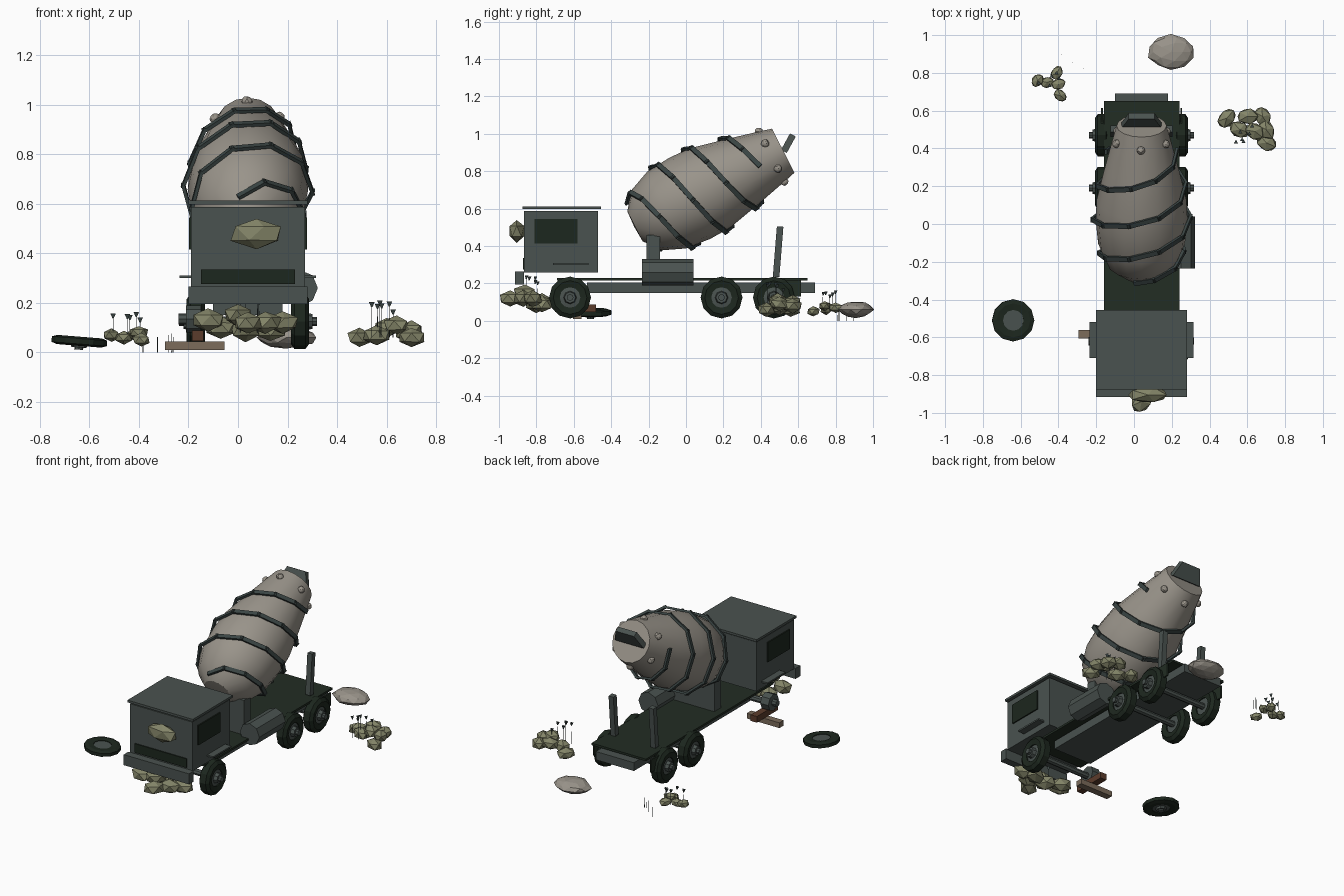
import bpy, bmesh, math, random
from math import sin, cos, pi, radians
from mathutils import Matrix, Vector

if "Cube" in bpy.data.objects:
    bpy.data.objects.remove(bpy.data.objects["Cube"])
random.seed(4)
MID = 0.04  # truck centre line


def paint(name, r, g, b):
    m = bpy.data.materials.new(name)
    m.use_nodes = True
    m.diffuse_color = (r, g, b, 1)
    m.node_tree.nodes["Principled BSDF"].inputs["Base Color"].default_value = (r, g, b, 1)
    return m


BODY = paint("grey green steel", .068, .085, .079)
DECK = paint("dark green deck", .016, .026, .017)
DARK = paint("tyre and glass", .012, .02, .013)
BAND = paint("slate bands", .043, .06, .058)
DRUM = paint("weathered drum", .32, .295, .255)
ROCK = paint("olive rock", .23, .235, .14)
WOOD = paint("pale timber", .2, .15, .105)
BROWN = paint("brown timber", .105, .045, .025)


def finish(name, bm, mat, matrix=Matrix(), smooth=False):
    bmesh.ops.remove_doubles(bm, verts=bm.verts, dist=1e-5)
    bmesh.ops.recalc_face_normals(bm, faces=bm.faces)
    me = bpy.data.meshes.new(name)
    bm.to_mesh(me)
    bm.free()
    me.materials.append(mat)
    ob = bpy.data.objects.new(name, me)
    ob.matrix_world = matrix
    bpy.context.collection.objects.link(ob)
    if smooth:
        bpy.ops.object.select_all(action='DESELECT')
        ob.select_set(True)
        bpy.context.view_layer.objects.active = ob
        bpy.ops.object.shade_smooth_by_angle(angle=radians(35))
    return ob


def box(name, x, y, z, mat, tilt=0):
    """Box from (low, high) ranges, optionally tilted about x."""
    size = [r[1] - r[0] for r in (x, y, z)]
    mid = Vector([sum(r) / 2 for r in (x, y, z)])
    bm = bmesh.new()
    bmesh.ops.create_cube(bm, size=1, matrix=Matrix.Diagonal((*size, 1)))
    return finish(name, bm, mat, Matrix.Translation(mid) @ Matrix.Rotation(tilt, 4, 'X'))


def lathe(name, profile, mat, matrix, sides=12, closed=False, smooth=False):
    """Turn (height, radius) points about local z."""
    bm = bmesh.new()
    rings = [[bm.verts.new((r * cos(2 * pi * i / sides), r * sin(2 * pi * i / sides), h))
              for i in range(sides)] for h, r in profile]
    pairs = list(zip(rings, rings[1:])) + ([(rings[-1], rings[0])] if closed else [])
    for a, b in pairs:
        for i in range(sides):
            j = (i + 1) % sides
            bm.faces.new((a[i], a[j], b[j], b[i]))
    return finish(name, bm, mat, matrix, smooth)


def rod(name, start, end, radius, mat, sides=8):
    start, end = Vector(start), Vector(end)
    d = end - start
    m = Matrix.Translation(start) @ d.to_track_quat('Z', 'Y').to_matrix().to_4x4()
    return lathe(name, [(0, 0), (0, radius), (d.length, radius), (d.length, 0)], mat, m, sides)


def rock(name, at, size, turn=0, mat=ROCK):
    bm = bmesh.new()
    bmesh.ops.create_icosphere(bm, subdivisions=1 if mat == ROCK else 2, radius=1)
    for v in bm.verts:
        v.co = Vector(c * s for c, s in zip(v.co * random.uniform(.93, 1.08), size))
    finish(name, bm, mat, Matrix.Translation(at) @ Matrix.Rotation(turn, 4, 'Z'))


def both(low, high):
    """Matching x ranges on both sides of the centre line."""
    return (("left", (MID + low, MID + high)), ("right", (MID - high, MID - low)))


def wide(half):
    return (MID - half, MID + half)


# Chassis, deck and bumpers
box("chassis", wide(.14), (-.53, .69), (.15, .205), BODY)
box("deck", wide(.2), (-.69, .65), (.216, .23), DECK)
box("front_bumper", wide(.24), (-.915, -.865), (.195, .265), BODY)

# Cab
box("cab", wide(.23), (-.865, -.47), (.26, .587), BODY)
box("cab_roof", wide(.24), (-.875, -.455), (.597, .612), BODY)
box("grille", wide(.19), (-.872, -.86), (.275, .335), DARK)
for side, xr in both(.225, .238):
    box(side + "_window", xr, (-.81, -.58), (.415, .545), DARK)
for side, xr in both(.22, .275):
    box(side + "_step", xr, (-.71, -.52), (.3, .31), BODY)

# Deck fittings
box("drum_pedestal", wide(.15), (-.21, -.14), (.23, .46), BODY)
rod("water_tank", (.25, -.235, .26), (.25, .04, .26), .072, BODY)
for side, xr in both(.13, .165):
    box(side + "_post", xr, (.475, .51), (.235, .505), BODY, -.08)
for side, xr in both(.205, .215):
    box(side + "_mudflap", xr, (.53, .615), (.13, .215), DECK)

# Wheels and axles
TYRE = [(-.03, .055), (-.037, .09), (-.022, .112), (.022, .112), (.037, .09), (.03, .055)]
RIM = [(-.022, 0), (-.022, .06), (.022, .06), (.026, .035), (.05, .03), (.05, .018), (.068, .018), (.068, 0)]


def wheel(name, matrix):
    lathe(name + "_tyre", TYRE, DARK, matrix, closed=True)
    lathe(name + "_rim", RIM, BODY, matrix, 8)


for label, y in (("front", -.62), ("middle", .19), ("rear", .47)):
    rod(label + "_axle", (MID - .19, y, .125), (MID + .19, y, .125), .02, BODY)
    for side, s in (("left", 1), ("right", -1)):
        if (label, side) != ("front", "right"):
            wheel(f"{label}_{side}_wheel", Matrix.Translation((MID + s * .21, y, .125))
                  @ Matrix.Rotation(s * pi / 2, 4, 'Y'))
rod("bare_brake_drum", (-.21, -.62, .135), (-.15, -.62, .135), .055, BODY)
rod("bare_hub", (-.24, -.62, .135), (-.2, -.62, .135), .022, BODY)
wheel("loose_wheel", Matrix.Translation((-.64, -.51, .045)) @ Matrix.Rotation(.08, 4, 'Y')
      @ Matrix.Rotation(pi, 4, 'X') @ Matrix.Diagonal((1, 1, .5, 1)))

# Timber blocks under the bare hub
box("lower_block", (-.295, -.055), (-.605, -.56), (.01, .045), WOOD)
box("upper_block", (-.185, -.14), (-.7, -.48), (.047, .088), BROWN)

# Mixing drum on its tilted axis
TILT = Matrix.Translation((MID, .52, .91)) @ Matrix.Rotation(radians(-63), 4, 'X')
SHELL = [(-.895, 0), (-.89, .09), (-.82, .18), (-.7, .23), (-.56, .243), (-.44, .238),
         (-.25, .195), (-.06, .148), (0, .132), (0, 0)]
lathe("mixing_drum", SHELL, DRUM, TILT, 16, smooth=True)


def shell_radius(h):
    for (a, ra), (b, rb) in zip(SHELL[1:], SHELL[2:]):
        if a <= h <= b:
            return ra + (rb - ra) * (h - a) / (b - a)
    return .13


# Two spiral bands of straight straps
bm = bmesh.new()
STEP = 2 * pi / 10
for start in (-1.2, pi - 1.2):
    def spot(i):
        a = start + i * STEP
        h = -.83 + .4 * i / 10
        r = shell_radius(h) + .018
        return Vector((r * cos(a), r * sin(a), h))
    for i in range(-1, 17):
        p, q = spot(i), spot(i + 1)
        d = (q - p).normalized()
        mid = (p + q) / 2
        out = Vector((mid.x, mid.y, 0))
        out = (out - d * out.dot(d)).normalized()
        frame = Matrix((d, out.cross(d), out)).transposed().to_4x4()
        bmesh.ops.create_cube(bm, size=1, matrix=Matrix.Translation(mid) @ frame
                              @ Matrix.Diagonal(((q - p).length * 1.12, .026, .014, 1)))
finish("spiral_bands", bm, BAND, TILT)

# Lugs and chute at the drum mouth
for i in range(6):
    a = i * pi / 3 + .5
    rock("mouth_lug", TILT @ Vector((.15 * cos(a), .15 * sin(a), -.07)), (.022, .022, .022), a, DRUM)
chute = box("chute", wide(.105), (.53, .565), (.9, 1), BODY, -.5)
for v in chute.data.vertices:
    if v.co.z > 0:
        v.co.x *= .65

# Rocks
rock("cab_rock", (.075, -.905, .48), (.11, .045, .062))
rock("pale_boulder", (.195, .91, .06), (.118, .09, .043), 0, DRUM)
FRONT = [(-.12, -.84, .13), (-.07, -.77, .1), (.0, -.86, .15), (.04, -.94, .12),
         (.03, -.8, .09), (.11, -.87, .12), (.18, -.82, .12), (.13, -.77, .09)]
LEFT = [(.49, .56, .06), (.56, .5, .07), (.6, .57, .1), (.68, .57, .08),
        (.7, .43, .06), (.64, .49, .11), (.7, .5, .09)]
BACK = [(-.51, .76, .07), (-.46, .75, .06), (-.41, .8, .07), (-.4, .74, .08), (-.39, .68, .05)]
for label, pile, s in (("front", FRONT, .07), ("left", LEFT, .06), ("back", BACK, .042)):
    for p in pile:
        rock(label + "_rock", p, (s, s * .75, s * .65), random.uniform(-1, 1))


# Weeds: thin stalks, some with a small seed head
def weeds(name, cx, cy, low, high, count, head):
    bm = bmesh.new()
    for i in range(count):
        x, y = cx + random.uniform(-.07, .07), cy + random.uniform(-.06, .06)
        top = high - random.uniform(0, .04)
        bmesh.ops.create_cone(bm, segments=3, radius1=.002, radius2=.001, depth=top - low,
                              matrix=Matrix.Translation((x, y, (top + low) / 2)))
        if head:
            bmesh.ops.create_cone(bm, segments=3, radius1=.003, radius2=.013, depth=.02,
                                  cap_ends=True, matrix=Matrix.Translation((x, y, top)))
    finish(name, bm, BAND)


weeds("left_weeds", .58, .49, .06, .2, 6, True)
weeds("back_weeds", -.45, .77, .05, .17, 5, True)
weeds("front_weeds", .06, -.8, .08, .24, 5, True)
weeds("back_grass", -.33, .85, 0, .09, 5, False)
